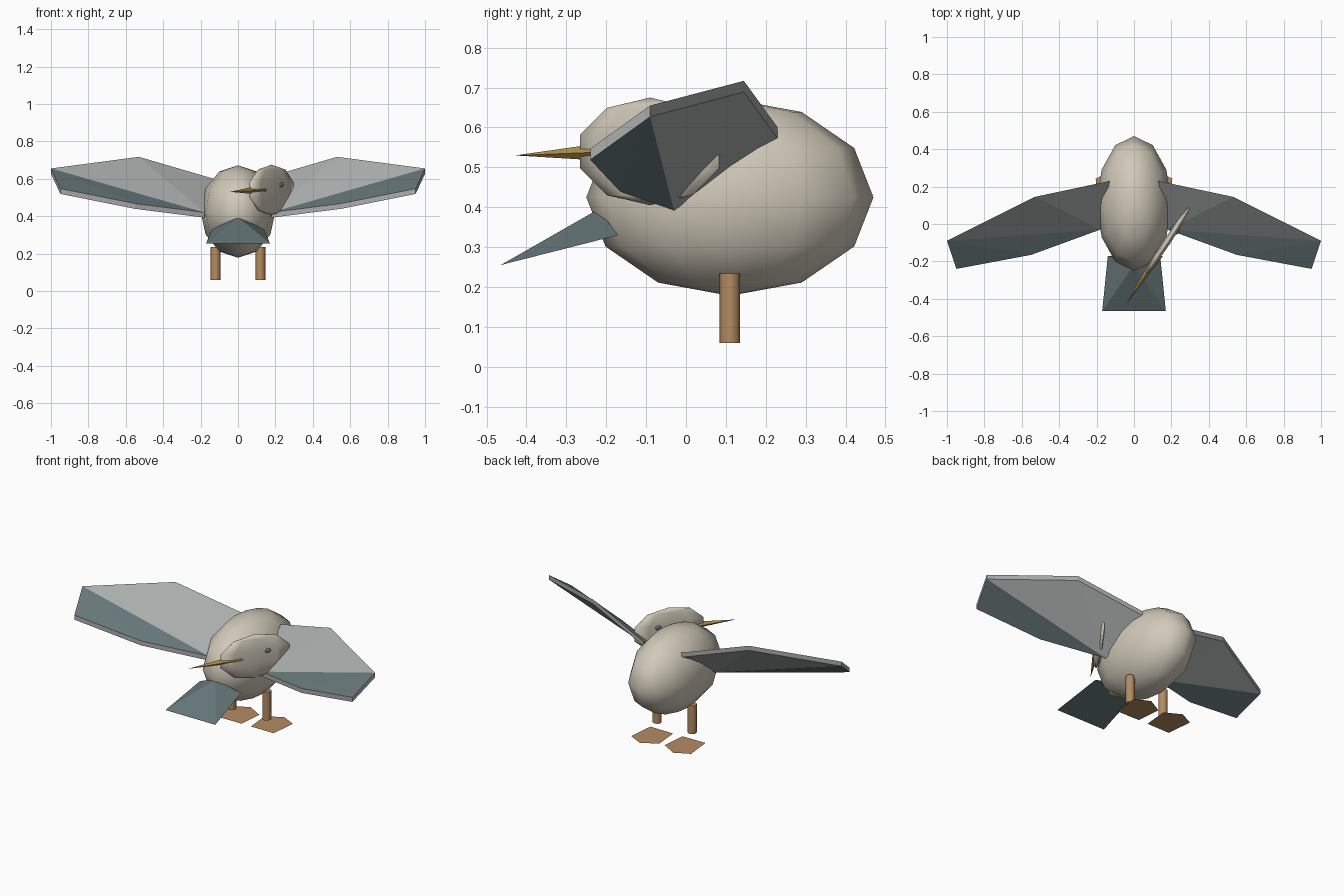
import bpy, bmesh, math
from mathutils import Matrix, Vector

cube = bpy.data.objects.get("Cube")
if cube:
    bpy.data.objects.remove(cube, do_unlink=True)


def material(name, r, g, b):
    m = bpy.data.materials.new(name)
    m.use_nodes = True
    m.diffuse_color = (r, g, b, 1)
    m.node_tree.nodes["Principled BSDF"].inputs["Base Color"].default_value = (r, g, b, 1)
    return m


CREAM = material("cream feathers", 0.64, 0.59, 0.49)
GREY = material("pale grey feathers", 0.40, 0.42, 0.41)
SLATE = material("slate feathers", 0.13, 0.18, 0.185)
ORANGE = material("tan orange", 0.46, 0.26, 0.12)
GOLD = material("golden beak", 0.42, 0.27, 0.07)


def finish(name, bm, mats, smooth=False):
    bmesh.ops.recalc_face_normals(bm, faces=bm.faces)
    for f in bm.faces:
        f.smooth = smooth
    me = bpy.data.meshes.new(name)
    bm.to_mesh(me)
    bm.free()
    for m in mats:
        me.materials.append(m)
    ob = bpy.data.objects.new(name, me)
    bpy.context.collection.objects.link(ob)
    return ob


def ellipsoid(name, centre, radii, segs, rings, mat, frame=Matrix()):
    bm = bmesh.new()
    bmesh.ops.create_uvsphere(bm, u_segments=segs, v_segments=rings, radius=1)
    place = frame @ Matrix.Translation(centre) @ Matrix.Diagonal((*radii, 1))
    bm.transform(place)
    return finish(name, bm, [mat], True)


# Body
ellipsoid("body", (0, 0.11, 0.425), (0.2, 0.36, 0.247), 12, 6, CREAM)

# Head: a thin turned disc, with its own frame (x runs back from the beak)
head_frame = Matrix.Translation((0.18, -0.09, 0.54)) @ Matrix.Rotation(math.atan2(0.84, 0.55), 4, "Z")
ellipsoid("head", (0, 0, 0), (0.228, 0.02, 0.135), 10, 5, CREAM, head_frame)
for side, label in ((-1, "left"), (1, "right")):
    ellipsoid("eye_" + label, (0.07, side * 0.016, 0.028), (0.02, 0.009, 0.014), 8, 4, SLATE, head_frame)

# Beak: slim four sided spike
bm = bmesh.new()
ring = [bm.verts.new(p) for p in ((-0.08, -0.023, 0), (-0.11, 0, 0.025),
                                  (-0.08, 0.023, 0), (-0.11, 0, -0.025))]
tip = bm.verts.new((-0.405, 0, -0.01))
bm.faces.new(ring)
for i in range(4):
    bm.faces.new((ring[i], ring[(i + 1) % 4], tip))
bm.transform(head_frame)
finish("beak", bm, [GOLD])

# Tail wedge
bm = bmesh.new()
top, lb, rb, lt, rt = [bm.verts.new(p) for p in (
    (0, -0.22, 0.395), (0.14, -0.17, 0.33), (-0.14, -0.17, 0.33),
    (0.17, -0.465, 0.255), (-0.17, -0.465, 0.255))]
for f in ((top, lt, rt), (top, lb, lt), (top, rt, rb), (top, rb, lb), (lb, rb, rt, lt)):
    bm.faces.new(f)
finish("tail", bm, [SLATE])

# Wings: outline runs along the rear edge to the tip and back along the front
OUTLINE = ((0.13, 0.23, 0.60), (0.53, 0.145, 0.717), (1.0, -0.09, 0.655),
           (0.95, -0.24, 0.547), (0.55, -0.165, 0.467), (0.18, -0.03, 0.42))
# Rear triangles are pale, front triangles are slate
PANELS = ((0, 1, 5, 0), (1, 2, 5, 0), (5, 2, 4, 1), (4, 2, 3, 1))
THICK = Vector((0, 0, 0.028))


def wing(name, side):
    bm = bmesh.new()
    flip = Vector((side, 1, 1))
    upper = [bm.verts.new(Vector(p) * flip) for p in OUTLINE]
    lower = [bm.verts.new(v.co - THICK) for v in upper]
    for layer in (upper, lower):
        for a, b, c, colour in PANELS:
            bm.faces.new((layer[a], layer[b], layer[c])).material_index = colour
    for i in range(6):
        j = (i + 1) % 6
        bm.faces.new((upper[i], upper[j], lower[j], lower[i]))
    finish(name, bm, [GREY, SLATE])


# Legs and flat feet
FOOT = ((0.205, 0.243), (0.188, 0.078), (0.032, 0.08), (0.018, 0.234), (0.115, 0.288))
for side, label in ((1, "left"), (-1, "right")):
    wing("wing_" + label, side)

    bm = bmesh.new()
    bmesh.ops.create_cone(bm, cap_ends=True, segments=8, radius1=0.026, radius2=0.026, depth=0.175)
    bm.transform(Matrix.Translation((side * 0.12, 0.11, 0.147)))
    leg = finish("leg_" + label, bm, [ORANGE], True)
    bpy.context.view_layer.objects.active = leg
    leg.select_set(True)
    bpy.ops.object.shade_smooth_by_angle(angle=math.radians(50))
    leg.select_set(False)

    bm = bmesh.new()
    face = bm.faces.new([bm.verts.new((side * x, y, 0)) for x, y in FOOT])
    face.normal_update()
    if face.normal.z < 0:
        face.normal_flip()
    me_foot = bpy.data.meshes.new("foot_" + label)
    bm.to_mesh(me_foot)
    bm.free()
    me_foot.materials.append(ORANGE)
    bpy.context.collection.objects.link(bpy.data.objects.new("foot_" + label, me_foot))
